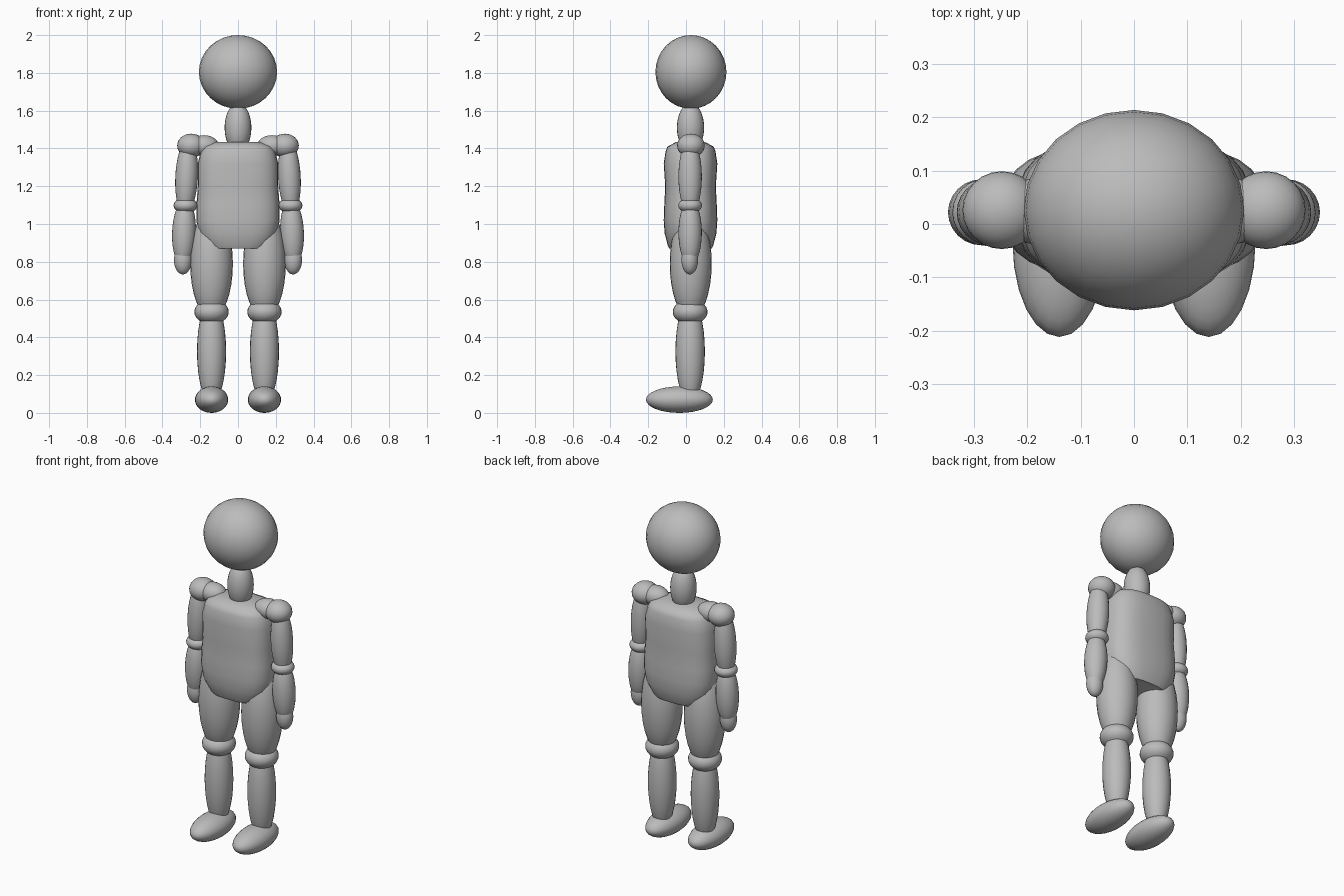
import bpy, bmesh, math
from mathutils import Matrix, Vector

old = bpy.data.objects.get("Cube")
if old:
    bpy.data.objects.remove(old, do_unlink=True)

# Single plain grey
grey = bpy.data.materials.new("plain_grey")
grey.use_nodes = True
GREY = (0.5, 0.5, 0.5, 1)
grey.diffuse_color = GREY
grey.node_tree.nodes["Principled BSDF"].inputs["Base Color"].default_value = GREY

DEPTH = 0.024  # y of the body axis


def finish(name, bm):
    bmesh.ops.recalc_face_normals(bm, faces=bm.faces)
    for f in bm.faces:
        f.smooth = True
    mesh = bpy.data.meshes.new(name)
    bm.to_mesh(mesh)
    bm.free()
    mesh.materials.append(grey)
    obj = bpy.data.objects.new(name, mesh)
    bpy.context.collection.objects.link(obj)
    return obj


def ellipsoid(name, centre, radii, tilt=0.0):
    bm = bmesh.new()
    bmesh.ops.create_uvsphere(bm, u_segments=24, v_segments=16, radius=1)
    bm.transform(Matrix.Translation(centre) @ Matrix.Rotation(tilt, 4, "Y")
                 @ Matrix.Diagonal(Vector(radii)).to_4x4())
    return finish(name, bm)


def loft(name, rings, y, sides=28, power=2.7):
    """Stack of rounded-box outlines given as (z, half width, half depth)."""
    bm = bmesh.new()
    loops = []
    for z, w, d in rings:
        loop = []
        for i in range(sides):
            a = math.tau * i / sides
            c, s = math.cos(a), math.sin(a)
            px = math.copysign(abs(c) ** (2 / power), c) * w
            py = math.copysign(abs(s) ** (2 / power), s) * d
            loop.append(bm.verts.new((px, y + py, z)))
        loops.append(loop)
    for low, high in zip(loops, loops[1:]):
        for i in range(sides):
            j = (i + 1) % sides
            bm.faces.new((low[i], low[j], high[j], high[i]))
    bm.faces.new(loops[0][::-1])
    bm.faces.new(loops[-1])
    return finish(name, bm)


# Head, neck and torso
ellipsoid("head", (0, 0.026, 1.805), (0.207, 0.188, 0.195))
ellipsoid("neck", (0, DEPTH, 1.51), (0.071, 0.072, 0.13))
torso = loft("torso", [
    (0.87, 0.16, 0.112), (0.885, 0.175, 0.12), (0.95, 0.208, 0.137),
    (1.02, 0.221, 0.142), (1.1, 0.22, 0.139), (1.2, 0.213, 0.134),
    (1.32, 0.213, 0.142), (1.385, 0.197, 0.132), (1.41, 0.18, 0.122),
    (1.435, 0.12, 0.075)], DEPTH)
bpy.context.view_layer.objects.active = torso
torso.select_set(True)
bpy.ops.object.shade_smooth_by_angle(angle=math.radians(50))

# Limbs: name, x, y, z, radii, outward lean
LIMBS = [
    ("collar", 0.18, DEPTH, 1.415, (0.078, 0.062, 0.055), 0),
    ("shoulder", 0.248, 0.026, 1.415, (0.074, 0.073, 0.063), 0),
    ("upper_arm", 0.272, 0.022, 1.25, (0.06, 0.062, 0.2), 0.05),
    ("elbow", 0.278, 0.022, 1.098, (0.063, 0.063, 0.041), 0),
    ("forearm", 0.286, 0.022, 0.955, (0.063, 0.062, 0.175), 0.04),
    ("hand", 0.292, 0.02, 0.81, (0.047, 0.044, 0.077), 0),
    ("thigh", 0.14, 0.025, 0.79, (0.113, 0.111, 0.29), 0),
    ("knee", 0.14, 0.022, 0.535, (0.091, 0.092, 0.066), 0),
    ("shin", 0.14, 0.022, 0.325, (0.077, 0.078, 0.275), 0),
    ("foot", 0.14, -0.035, 0.07, (0.088, 0.177, 0.07), 0),
]
for side, sx in (("left", 1), ("right", -1)):
    for part, x, y, z, radii, lean in LIMBS:
        ellipsoid(f"{side}_{part}", (sx * x, y, z), radii, -sx * lean)
